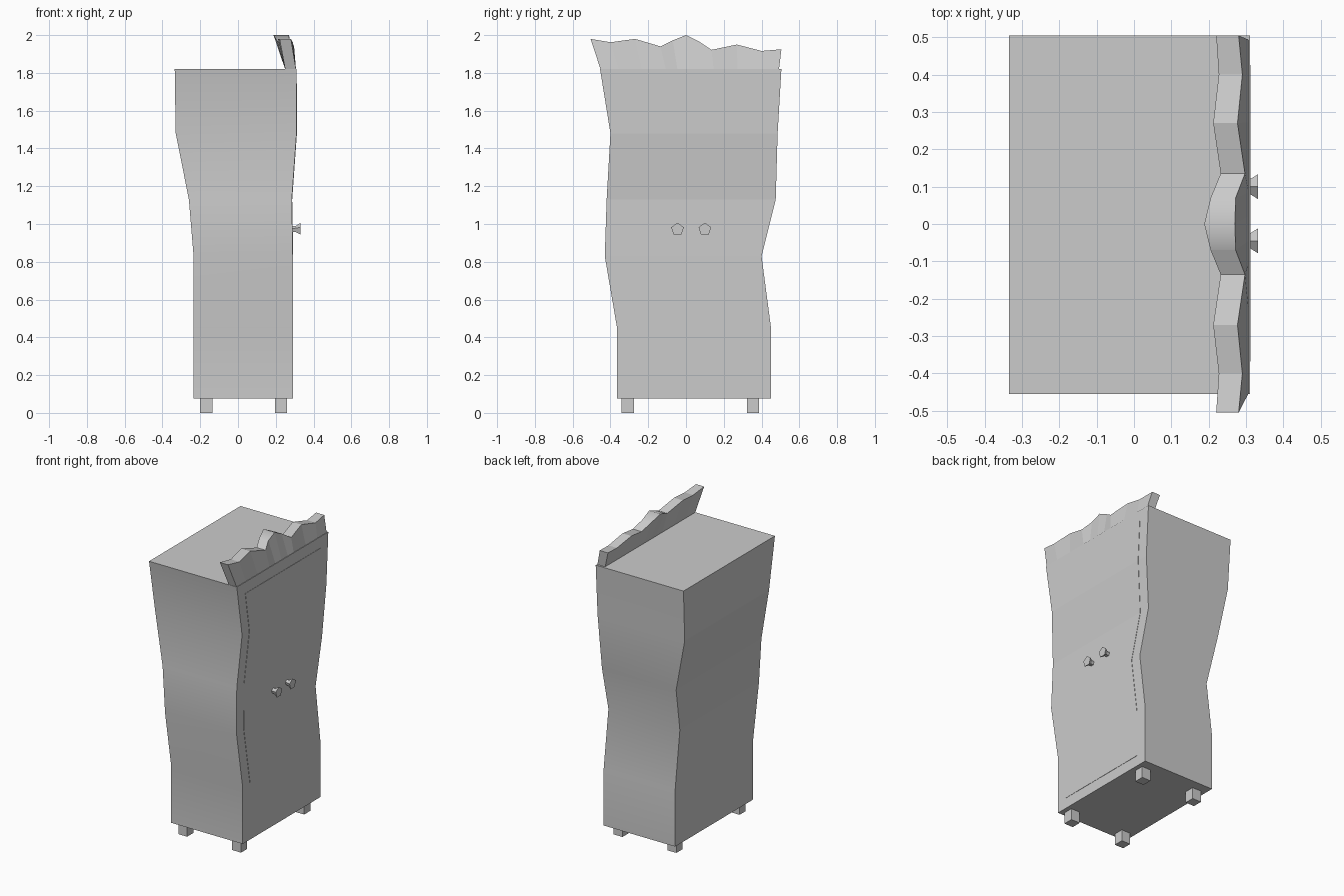
import bpy
import bmesh
from math import radians, sin, cos, tau

cube = bpy.data.objects.get("Cube")
if cube:
    bpy.data.objects.remove(cube, do_unlink=True)

GREY = (0.6, 0.6, 0.6, 1.0)
mat = bpy.data.materials.new("plain grey")
mat.use_nodes = True
mat.diffuse_color = GREY
mat.node_tree.nodes["Principled BSDF"].inputs["Base Color"].default_value = GREY


def loft(name, rings, smooth=None):
    """Skin a list of equal-length closed rings and cap both ends."""
    bm = bmesh.new()
    loops = [[bm.verts.new(p) for p in ring] for ring in rings]
    n = len(loops[0])
    for a, b in zip(loops, loops[1:]):
        for i in range(n):
            j = (i + 1) % n
            bm.faces.new((a[i], a[j], b[j], b[i]))
    bm.faces.new(loops[0][::-1])
    bm.faces.new(loops[-1])
    bmesh.ops.recalc_face_normals(bm, faces=bm.faces)
    bm.normal_update()
    if smooth:
        for f in bm.faces:
            f.smooth = smooth(f)
    mesh = bpy.data.meshes.new(name)
    bm.to_mesh(mesh)
    bm.free()
    mesh.materials.append(mat)
    obj = bpy.data.objects.new(name, mesh)
    bpy.context.collection.objects.link(obj)
    return obj


def rect(x0, x1, y0, y1, z):
    return [(x0, y0, z), (x1, y0, z), (x1, y1, z), (x0, y1, z)]


# Wobbly cabinet: z, back x, front x, right y, left y
PROFILE = [
    (0.075, -0.235, 0.29, -0.365, 0.45),
    (0.45, -0.235, 0.29, -0.365, 0.45),
    (0.83, -0.235, 0.29, -0.43, 0.40),
    (1.13, -0.26, 0.285, -0.42, 0.475),
    (1.48, -0.33, 0.31, -0.40, 0.485),
    (1.82, -0.335, 0.31, -0.455, 0.505),
]
loft("cabinet_body", [rect(b, f, r, l, z) for z, b, f, r, l in PROFILE],
     lambda f: abs(f.normal.y) > 0.7)


def section(z):
    """Cabinet outline interpolated at a height."""
    for a, b in zip(PROFILE, PROFILE[1:]):
        if z <= b[0]:
            t = (z - a[0]) / (b[0] - a[0])
            return [p + (q - p) * t for p, q in zip(a, b)]


# Door plate follows the cabinet front, set in from its edges
MARGIN = 0.075
heights = [0.145] + [p[0] for p in PROFILE[1:-1]] + [1.745]
door = []
for h in heights:
    z, b, f, r, l = section(h)
    door.append(rect(f - 0.01, f + 0.002, r + MARGIN, l - MARGIN, z))
loft("door", door)

# Four block feet
for side, y in (("right", -0.308), ("left", 0.355)):
    for end, x in (("back", -0.168), ("front", 0.228)):
        h = 0.0325
        loft(f"{end}_{side}_foot",
             [rect(x - h, x + h, y - h, y + h, z) for z in (0, 0.078)])

# Leaning crest board: y, top z, top back x, top front x
CREST = [
    (-0.505, 1.98, 0.22, 0.28), (-0.40, 1.962, 0.227, 0.29),
    (-0.27, 1.98, 0.212, 0.277), (-0.135, 1.94, 0.232, 0.297),
    (-0.07, 1.972, 0.205, 0.272), (0, 2.0, 0.188, 0.27),
    (0.07, 1.965, 0.205, 0.272), (0.135, 1.922, 0.232, 0.297),
    (0.27, 1.95, 0.212, 0.277), (0.40, 1.916, 0.227, 0.29),
    (0.505, 1.925, 0.22, 0.28),
]
rings = []
for y, z, back, front in CREST:
    foot_y = 0.02 + y * 0.935
    rings.append([(0.25, foot_y, 1.818), (0.307, foot_y, 1.818),
                  (front, y, z), (back, y, z)])
loft("crest_board", rings,
     lambda f: f.normal.z > 0.5 and abs(f.calc_center_median().y) < 0.1)

# Flared five-sided knobs
for side, y in (("right", -0.045), ("left", 0.10)):
    loft(f"{side}_knob", [
        [(x, y + r * sin(i * tau / 5), 0.972 + r * cos(i * tau / 5)) for i in range(5)]
        for x, r in ((0.28, 0.017), (0.306, 0.018), (0.332, 0.035))])
